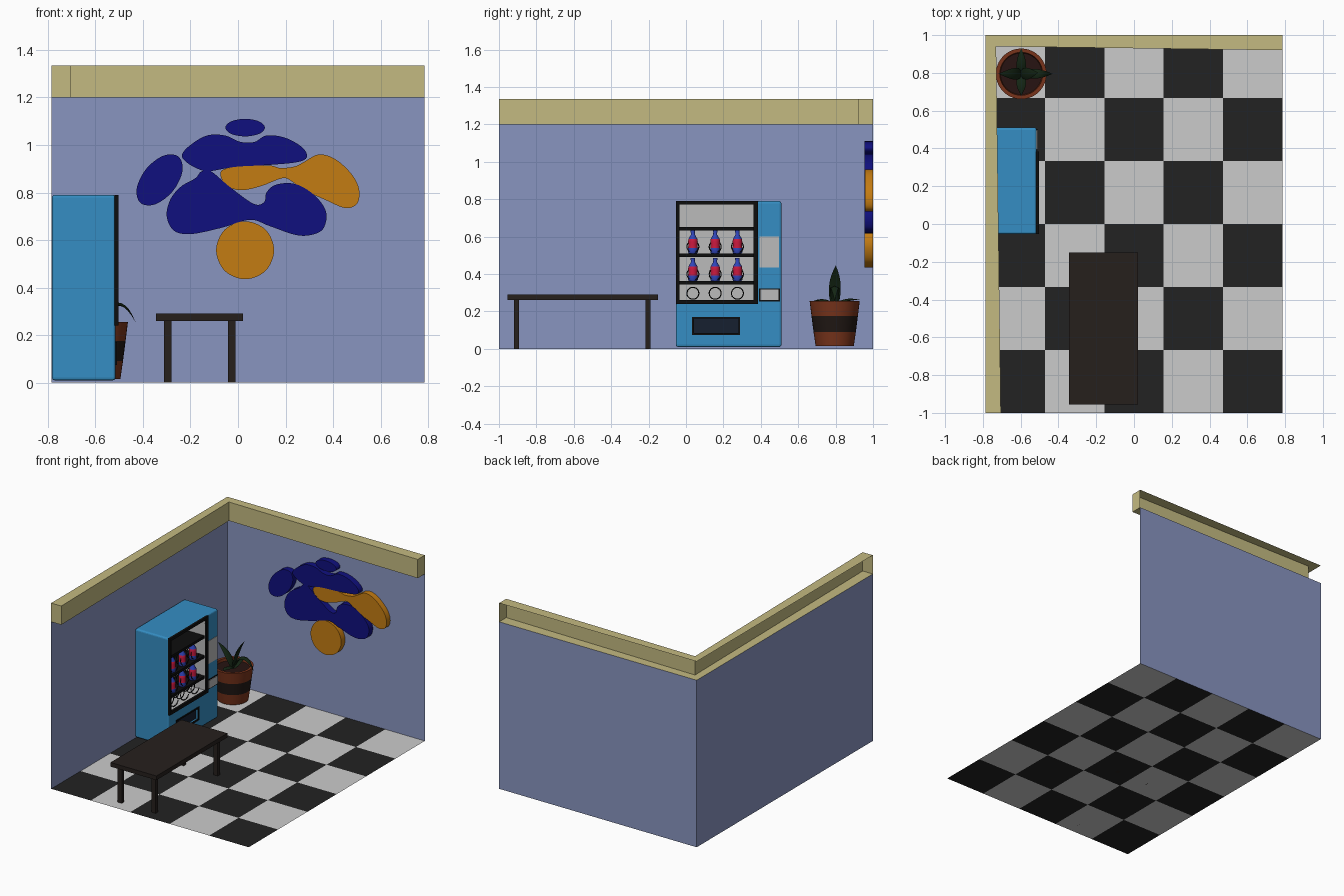
import bpy, bmesh, math
from mathutils import Vector

if "Cube" in bpy.data.objects:
    bpy.data.objects.remove(bpy.data.objects["Cube"])


def mat(name, r, g, b):
    m = bpy.data.materials.new(name)
    m.diffuse_color = (r, g, b, 1)
    m.use_nodes = True
    m.node_tree.nodes["Principled BSDF"].inputs["Base Color"].default_value = m.diffuse_color
    return m


WALL = mat("wall_blue", .25, .30, .53)
TRIM = mat("trim_tan", .55, .49, .22)
DARK = mat("tile_dark", .016, .016, .016)
LIGHT = mat("tile_light", .52, .52, .52)
WOOD = mat("dark_wood", .019, .014, .012)
BLUE = mat("machine_blue", .035, .27, .55)
BLACK = mat("black", .004, .004, .004)
PALE = mat("pale_grey", .5, .5, .5)
NAVY = mat("slot_navy", .008, .014, .03)
ART_BLUE = mat("art_blue", .005, .005, .21)
ART_ORANGE = mat("art_orange", .55, .2, .006)
CLAY = mat("clay", .19, .034, .011)
BAND = mat("pot_band", .015, .009, .007)
SOIL = mat("soil", .02, .007, .006)
LEAF = mat("leaf", .007, .019, .007)
RED = mat("bottle_red", .6, .01, .05)
BOTTLE = mat("bottle_blue", .03, .06, .5)


def mesh(name, verts, faces, mats, idx=None, fix=True):
    me = bpy.data.meshes.new(name)
    me.from_pydata([tuple(v) for v in verts], [], faces)
    for m in mats:
        me.materials.append(m)
    if idx:
        me.polygons.foreach_set("material_index", idx)
    if fix:
        bm = bmesh.new()
        bm.from_mesh(me)
        bmesh.ops.recalc_face_normals(bm, faces=bm.faces)
        bm.to_mesh(me)
        bm.free()
    ob = bpy.data.objects.new(name, me)
    bpy.context.collection.objects.link(ob)
    return ob


def boxes(name, ranges, m):
    """One object from boxes given as (x0, x1, y0, y1, z0, z1)."""
    vs, fs = [], []
    for r in ranges:
        o = len(vs)
        vs += [(r[i], r[2 + j], r[4 + k]) for i in (0, 1) for j in (0, 1) for k in (0, 1)]
        fs += [[o + a for a in f] for f in ((0, 1, 3, 2), (4, 6, 7, 5), (0, 4, 5, 1),
                                            (2, 3, 7, 6), (0, 2, 6, 4), (1, 5, 7, 3))]
    return mesh(name, vs, fs, [m])


def smooth(ob, deg=35):
    bpy.ops.object.select_all(action='DESELECT')
    bpy.context.view_layer.objects.active = ob
    ob.select_set(True)
    bpy.ops.object.shade_smooth_by_angle(angle=math.radians(deg))


def lathe(name, profile, idx, mats, centre, n=32):
    """Revolve (radius, z) points; idx gives a material per profile segment."""
    vs = [(centre[0] + r * math.cos(2 * math.pi * i / n),
           centre[1] + r * math.sin(2 * math.pi * i / n), centre[2] + z)
          for r, z in profile for i in range(n)]
    fs, ids = [], []
    for s in range(len(profile) - 1):
        for i in range(n):
            j = (i + 1) % n
            fs.append((s * n + i, s * n + j, (s + 1) * n + j, (s + 1) * n + i))
            ids.append(idx[s])
    last = (len(profile) - 1) * n
    fs += [list(range(n))[::-1], list(range(last, last + n))]
    ob = mesh(name, vs, fs, mats, ids + [idx[0], idx[-1]])
    smooth(ob)
    return ob


# Checkered floor, 5 x 6 tiles
W = .785
vs = [(-W + 2 * W * i / 5, -1 + j / 3, 0) for j in range(7) for i in range(6)]
fs = [(j * 6 + i, j * 6 + i + 1, j * 6 + i + 7, j * 6 + i + 6) for j in range(6) for i in range(5)]
mesh("floor", vs, fs, [DARK, LIGHT], [(i + j) % 2 for j in range(6) for i in range(5)], False)

# Walls
mesh("left_wall", [(-W, -1, 0), (-W, 1, 0), (-W, 1, 1.2), (-W, -1, 1.2)], [(0, 1, 2, 3)], [WALL], fix=False)
mesh("back_wall", [(-W, 1, 0), (W, 1, 0), (W, 1, 1.2), (-W, 1, 1.2)], [(0, 1, 2, 3)], [WALL], fix=False)

# Cornice, open at the outer side
path = [((-W, -1), (-.705, -1)), ((-W, 1), (-.73, .94)), ((W, 1), (W, .92))]
vs = [p for o, i in path for p in ((*o, 1.2), (*i, 1.2), (*i, 1.335), (*o, 1.335))]
fs = [(s * 4 + k, s * 4 + k + 1, s * 4 + k + 5, s * 4 + k + 4) for s in (0, 1) for k in range(3)]
mesh("cornice", vs, fs + [(0, 1, 2, 3), (8, 9, 10, 11)], [TRIM])

# Bench
boxes("bench_top", [(-.345, .02, -.955, -.15, .26, .29)], WOOD)
boxes("bench_legs", [(x, x + .032, y, y + .027, 0, .262)
                     for x in (-.312, -.042) for y in (-.92, -.216)], WOOD)


# Wall art: smooth blobs, outlines in hundredths of a unit (x, z)
def blob(name, pts, m, front=.955, steps=8):
    n, out = len(pts), []
    pts = [Vector(p) / 100 for p in pts]
    for i in range(n):
        a, b, c, d = (pts[(i + k - 1) % n] for k in range(4))
        for s in range(steps):
            t = s / steps
            out.append(.5 * (2 * b + (c - a) * t + (2 * a - 5 * b + 4 * c - d) * t * t
                             + (3 * b - a - 3 * c + d) * t ** 3))
    k = len(out)
    vs = [(p.x, y, p.y) for y in (front, .999) for p in out]
    fs = [list(range(k)), list(range(k, 2 * k))[::-1]]
    fs += [(i, (i + 1) % k, k + (i + 1) % k, k + i) for i in range(k)]
    smooth(mesh(name, vs, fs, [m]))


def oval(cx, cz, a, b, deg=0):
    r = math.radians(deg)
    return [(cx + a * math.cos(t) * math.cos(r) - b * math.sin(t) * math.sin(r),
             cz + a * math.cos(t) * math.sin(r) + b * math.sin(t) * math.cos(r))
            for t in (i * math.pi / 4 for i in range(8))]


blob("art_top_oval", oval(3, 107.3, 8.3, 3.7), ART_BLUE)
blob("art_left_oval", oval(-33, 85.3, 12.6, 7.3, 51), ART_BLUE)
blob("art_bottom_disc", oval(3, 55.7, 12.2, 12.2), ART_ORANGE)
blob("art_upper_shape", [(-23.5, 96), (-20, 100), (-13, 104), (-5.5, 104), (1, 101.3), (7, 101.3),
                         (12, 104), (20, 103), (27, 99), (29, 95), (25, 92.8), (13, 91.6),
                         (-1, 90.8), (-12, 89), (-17, 90), (-22, 93)], ART_BLUE)
blob("art_lower_shape", [(-30, 70), (-28.5, 77), (-24, 82.5), (-18, 86), (-15.5, 88.8), (-11.5, 89),
                         (-3.5, 82.4), (6.5, 75.3), (11, 76), (12, 80), (16, 83.3), (24, 83.6),
                         (32, 79), (37, 72), (36, 65), (31, 62.2), (24, 62.2), (13, 66),
                         (5, 68.5), (-7.5, 65), (-20, 62.5), (-27, 64)], ART_BLUE)
blob("art_middle_shape", [(-7, 86), (-4, 82.3), (2, 81), (10, 82.8), (17.5, 85.7), (21, 85.7), (28, 81),
                          (37, 76.8), (45, 73.5), (50, 75.2), (51, 81), (48, 87.5), (41, 94),
                          (34, 96), (28, 93), (24, 91), (18, 90.3), (13, 91.4), (1, 91), (-6.5, 89.5)],
     ART_ORANGE, .957)

# Vending machine body with display recess and dispensing slot
body = boxes("machine_body", [(-.783, -.515, -.054, .51, .01, .79)], BLUE)
bev = body.modifiers.new("bevel", 'BEVEL')
bev.width, bev.segments = .012, 3
cutter = boxes("recess_cutter", [(-.675, -.4, -.036, .364, .258, .774),
                                 (-.545, -.4, .04, .282, .083, .163)], BLUE)
cutter.hide_render = cutter.hide_viewport = True
cut = body.modifiers.new("recess", 'BOOLEAN')
cut.object, cut.solver = cutter, 'EXACT'

# Display lining (five pale faces)
x0, x1, y0, y1, z0, z1 = -.672, -.514, -.034, .362, .26, .772
vs = [(x, y, z) for x in (x0, x1) for y, z in ((y0, z0), (y1, z0), (y1, z1), (y0, z1))]
mesh("display_lining", vs, [(0, 1, 2, 3)] + [(i, i + 4, (i + 1) % 4 + 4, (i + 1) % 4) for i in range(4)],
     [PALE], fix=False)

# Black display frame, shelves, slot and control panel
boxes("display_frame", [(-.52, -.503, -.054, -.034, .24, .79), (-.52, -.503, .362, .384, .24, .79),
                        (-.52, -.503, -.034, .362, .24, .262), (-.52, -.503, -.034, .362, .771, .79)], BLACK)
boxes("shelves", [(-.671, -.518, -.034, .362, z, z + .018) for z in (.345, .492, .634)], BLACK)
boxes("slot_frame", [(-.52, -.51, .032, .29, .075, .085), (-.52, -.51, .032, .29, .161, .171),
                     (-.52, -.51, .032, .042, .085, .161), (-.52, -.51, .28, .29, .085, .161)], BLACK)
boxes("slot_flap", [(-.54, -.53, .042, .28, .085, .161)], NAVY)
boxes("keypad", [(-.52, -.512, .394, .498, .436, .6)], PALE)
boxes("coin_tray_border", [(-.52, -.512, .39, .502, .253, .323)], BLACK)
boxes("coin_tray", [(-.52, -.509, .397, .495, .26, .316)], PALE)

# Spiral dispensers
cu = bpy.data.curves.new("spirals", 'CURVE')
cu.dimensions, cu.bevel_depth, cu.bevel_resolution = '3D', .003, 1
columns = (.037, .156, .275)
for z in (.546, .399, .297):
    for y in columns:
        sp = cu.splines.new('POLY')
        sp.points.add(72)
        for i, p in enumerate(sp.points):
            a = i * math.pi / 9
            p.co = (-.665 + .14 * i / 72, y + .032 * math.cos(a), z + .032 * math.sin(a), 1)
cu.materials.append(BLACK)
tmp = bpy.data.objects.new("spiral_curve", cu)
bpy.context.collection.objects.link(tmp)
me = bpy.data.meshes.new_from_object(tmp.evaluated_get(bpy.context.evaluated_depsgraph_get()))
bpy.data.objects.remove(tmp)
bpy.context.collection.objects.link(bpy.data.objects.new("spirals", me))

# Bottles
shape = [(.022, 0), (.026, .006), (.026, .03), (.024, .045), (.026, .062), (.024, .078),
         (.011, .1), (.01, .112), (.012, .112), (.012, .124)]
for z in (.51, .363):
    for y in columns:
        lathe("bottle", shape, [0, 0, 1, 1, 1, 0, 0, 1, 0], [BOTTLE, RED], (-.552, y, z), 16)

# Plant pot with band and soil
C = (-.597, .795, 0)
lathe("plant_pot", [(.102, .015), (.113, .09), (.124, .175), (.134, .255), (.114, .255), (.11, .232)],
      [0, 1, 0, 0, 0], [CLAY, BAND], C, 40)
lathe("soil", [(.109, .225), (.11, .236)], [0], [SOIL], C, 40)


# Leaves: folded blades along an arched path
def leaf(name, mid, tip, width, n=10):
    a, b, c = Vector((0, 0, .232)), Vector(mid), Vector(tip)
    out = Vector((tip[0], tip[1], 0)).normalized()
    side, vs = Vector((-out.y, out.x, 0)), []
    for i in range(n + 1):
        t = i / n
        p = Vector(C) + a * (1 - t) ** 2 + b * 2 * t * (1 - t) + c * t * t
        w = width / 2 * math.sin(math.pi * (.2 + .8 * t)) + .0005
        tan = ((b - a) * (1 - t) + (c - b) * t).normalized()
        up = tan.cross(side) * w * .45
        vs += [p - side * w, p + up, p + side * w, p - up * .3]
    fs = [(i * 4 + k, i * 4 + (k + 1) % 4, i * 4 + 4 + (k + 1) % 4, i * 4 + 4 + k)
          for i in range(n) for k in range(4)]
    smooth(mesh(name, vs, fs, [LEAF]), 60)


leaf("tall_leaf_right", (.03, 0, .36), (.088, .006, .445), .062)
leaf("tall_leaf_left", (-.03, 0, .33), (-.12, 0, .39), .06)
leaf("low_leaf_right", (.09, 0, .41), (.165, 0, .255), .05)
leaf("low_leaf_back", (0, .06, .265), (0, .135, .262), .05)
leaf("low_leaf_front", (0, -.06, .265), (0, -.115, .255), .05)
